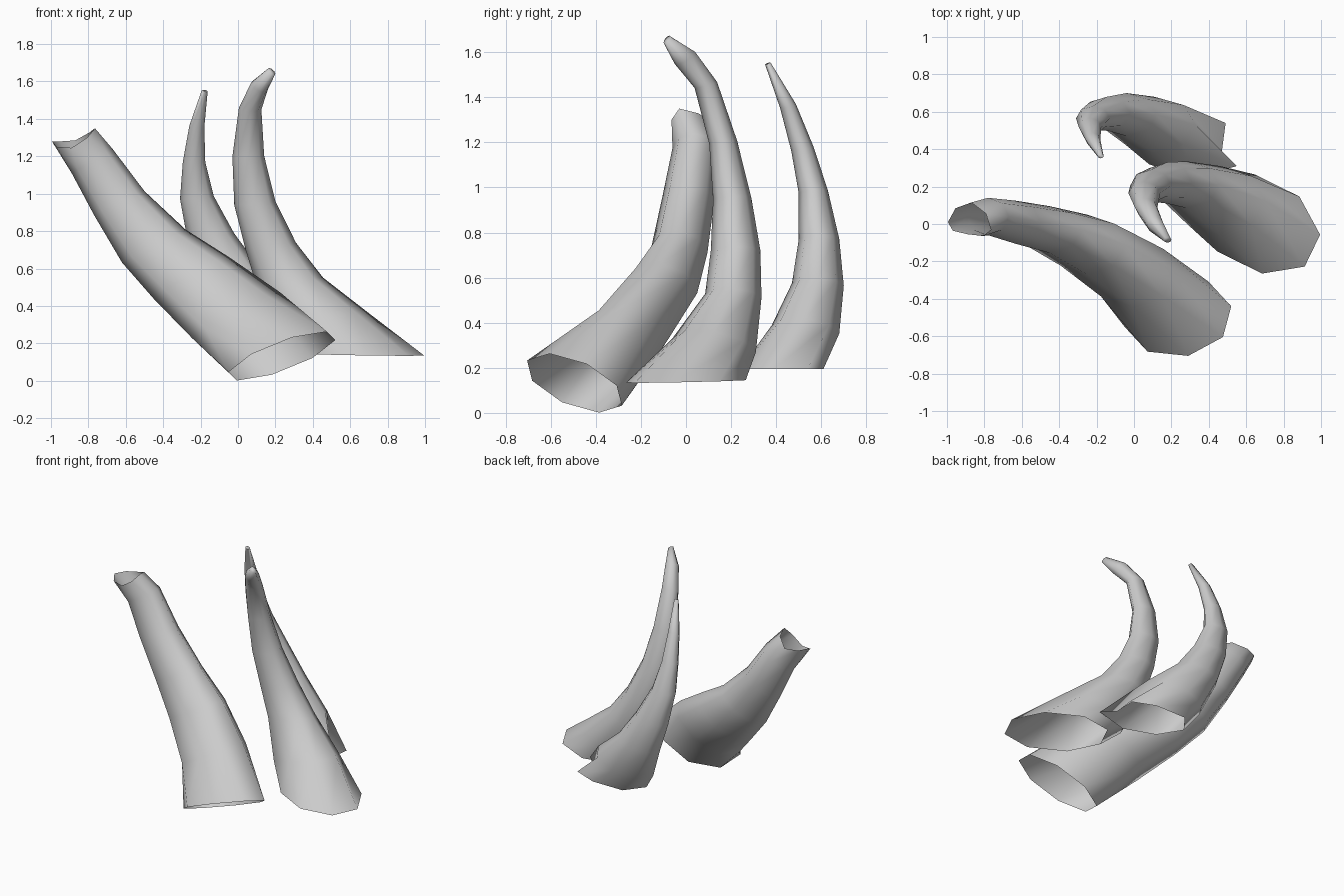
import bpy, bmesh, math
from mathutils import Vector as V

if "Cube" in bpy.data.objects:
    bpy.data.objects.remove(bpy.data.objects["Cube"])

SIDES = 8


def oval(c, u, v, saddle=(0, 0, 0)):
    """Eight-sided ring; saddle lifts the two ends along u."""
    c, u, v, s = V(c), V(u), V(v), V(saddle)
    ang = [math.tau * k / SIDES for k in range(SIDES)]
    return [c + u * math.cos(a) + v * math.sin(a) + s * math.cos(2 * a) for a in ang]


def horn(name, base, path, tilt, end=None, cap=True):
    """Loft a tapering tube from base through (x, y, z, half_x, half_y) stations."""
    centres = [sum(base, V()) / SIDES] + [V(p[:3]) for p in path]
    if end:
        centres.append(sum(end, V()) / SIDES)
    rings = [base]
    for i, p in enumerate(path, 1):
        # rings lean towards the path direction, more so near the tip
        t = centres[min(i + 1, len(centres) - 1)] - centres[i - 1]
        grow = ((i - 1) / len(path)) ** 2
        fu, fv = (f + (1 - f) * grow for f in tilt)
        rings.append(oval(p[:3], (p[3], 0, -fu * p[3] * t.x / t.z),
                          (0, p[4], -fv * p[4] * t.y / t.z)))
    if end:
        rings.append(end)
    bm = bmesh.new()
    loops = [[bm.verts.new(p) for p in r] for r in rings]
    for a, b in zip(loops, loops[1:]):
        for k in range(SIDES):
            n = (k + 1) % SIDES
            bm.faces.new((a[k], a[n], b[n], b[k]))
    if cap:
        bm.faces.new(loops[-1])
    mesh = bpy.data.meshes.new(name)
    bm.to_mesh(mesh)
    bm.free()
    ob = bpy.data.objects.new(name, mesh)
    bpy.context.collection.objects.link(ob)
    bpy.ops.object.select_all(action='DESELECT')
    ob.select_set(True)
    bpy.context.view_layer.objects.active = ob
    bpy.ops.object.shade_smooth_by_angle(angle=math.radians(85))


# Thick front horn with a broken, open tip
horn("broken_horn",
     oval((.235, -.495, .132), (.285, .055, .085), (-.055, .21, -.10)),
     [(-.01, -.26, .35, .235, .18),
      (-.25, -.11, .55, .20, .16),
      (-.45, -.03, .72, .17, .125),
      (-.635, .01, .95, .135, .115),
      (-.78, .04, 1.175, .11, .10)],
     (.45, .15),
     end=oval((-.88, .01, 1.29), (.115, -.02, .035), (.01, .085, .02), (0, -.02, .025)),
     cap=False)

# Tall right horn with a hooked tip
horn("tall_horn",
     oval((.665, .0, .14), (.33, -.057, -.005), (-.02, .265, .005)),
     [(.46, .125, .30, .24, .185),
      (.28, .21, .52, .175, .125),
      (.175, .22, .72, .135, .11),
      (.09, .205, .95, .11, .085),
      (.055, .165, 1.20, .085, .062),
      (.065, .088, 1.455, .06, .05),
      (.115, -.005, 1.575, .045, .045),
      (.180, -.085, 1.655, .02, .015)],
     (.25, .3))

# Rear horn with an uneven base edge
rear_base = [(.47, .39), (.49, .54), (.32, .61), (.08, .61),
             (-.02, .48), (.08, .32), (.30, .24), (.55, .31)]
horn("rear_horn", [V((x, y, .195)) for x, y in rear_base],
     [(.11, .53, .37, .22, .15),
      (-.04, .585, .57, .16, .115),
      (-.145, .59, .77, .125, .09),
      (-.22, .565, .98, .09, .065),
      (-.235, .517, 1.17, .06, .05),
      (-.22, .453, 1.36, .04, .035),
      (-.178, .363, 1.55, .016, .012)],
     (.25, .3))
